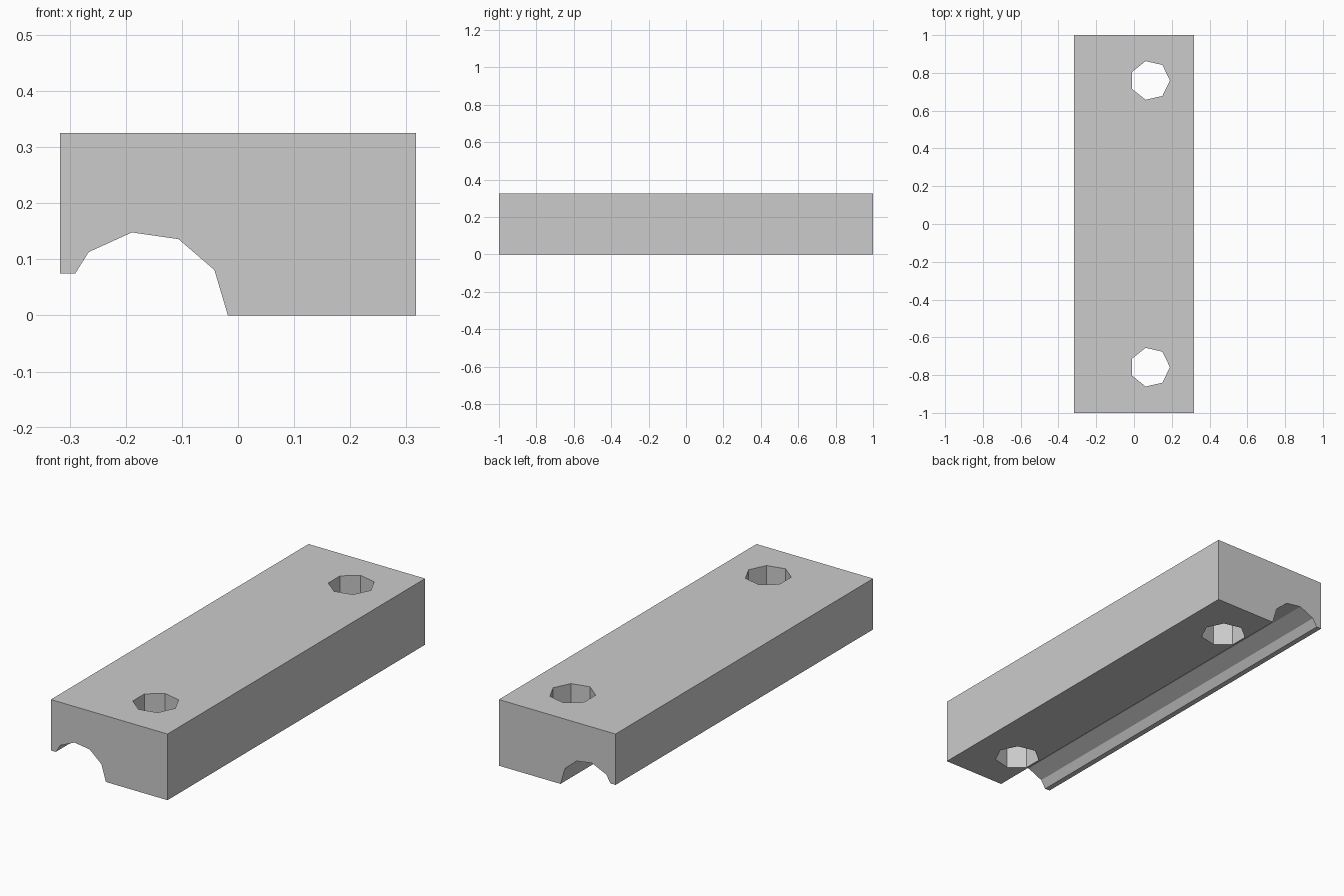
import bpy
import bmesh
import math

cube = bpy.data.objects.get("Cube")
if cube:
    bpy.data.objects.remove(cube, do_unlink=True)

# Plain grey material
grey = bpy.data.materials.new("light_grey")
grey.use_nodes = True
colour = (0.6, 0.6, 0.6, 1)
grey.diffuse_color = colour
grey.node_tree.nodes["Principled BSDF"].inputs["Base Color"].default_value = colour


def prism(name, points, start, end):
    """Extrude a closed outline of 3D points along the vector from start to end."""
    bm = bmesh.new()
    face = bm.faces.new([bm.verts.new([p + s for p, s in zip(pt, start)]) for pt in points])
    ext = bmesh.ops.extrude_face_region(bm, geom=[face], use_keep_orig=True)
    verts = [g for g in ext["geom"] if isinstance(g, bmesh.types.BMVert)]
    bmesh.ops.translate(bm, verts=verts, vec=[e - s for s, e in zip(start, end)])
    bmesh.ops.recalc_face_normals(bm, faces=bm.faces)
    mesh = bpy.data.meshes.new(name)
    bm.to_mesh(mesh)
    bm.free()
    mesh.materials.append(grey)
    obj = bpy.data.objects.new(name, mesh)
    bpy.context.collection.objects.link(obj)
    return obj


# Clamp block: cross-section with a faceted groove and a raised lip
WIDTH, HEIGHT = 0.317, 0.325
section = [(-WIDTH, HEIGHT), (-WIDTH, 0.075), (-0.29, 0.075), (-0.266, 0.113),
           (-0.189, 0.148), (-0.106, 0.136), (-0.042, 0.081), (-0.018, 0),
           (WIDTH, 0), (WIDTH, HEIGHT)]
block = prism("clamp_block", [(x, 0, z) for x, z in section], (0, -1, 0), (0, 1, 0))

# Seven-sided bolt holes, cut straight through near both ends
SIDES, RADIUS = 7, 0.105
ring = [(RADIUS * math.cos(math.tau * i / SIDES), RADIUS * math.sin(math.tau * i / SIDES), 0)
        for i in range(SIDES)]
cutters = []
for label, y in (("front", -0.758), ("back", 0.76)):
    cutter = prism(label + "_hole_cutter", ring, (0.085, y, -0.1), (0.085, y, 0.5))
    cutter.hide_render = True
    cut = block.modifiers.new(label + "_hole", "BOOLEAN")
    cut.operation = "DIFFERENCE"
    cut.solver = "EXACT"
    cut.object = cutter
    cutters.append(cutter)

# Apply the cuts and drop the cutters
bpy.context.view_layer.update()
graph = bpy.context.evaluated_depsgraph_get()
solid = bpy.data.meshes.new_from_object(block.evaluated_get(graph))
block.modifiers.clear()
block.data = solid
for cutter in cutters:
    bpy.data.objects.remove(cutter, do_unlink=True)
